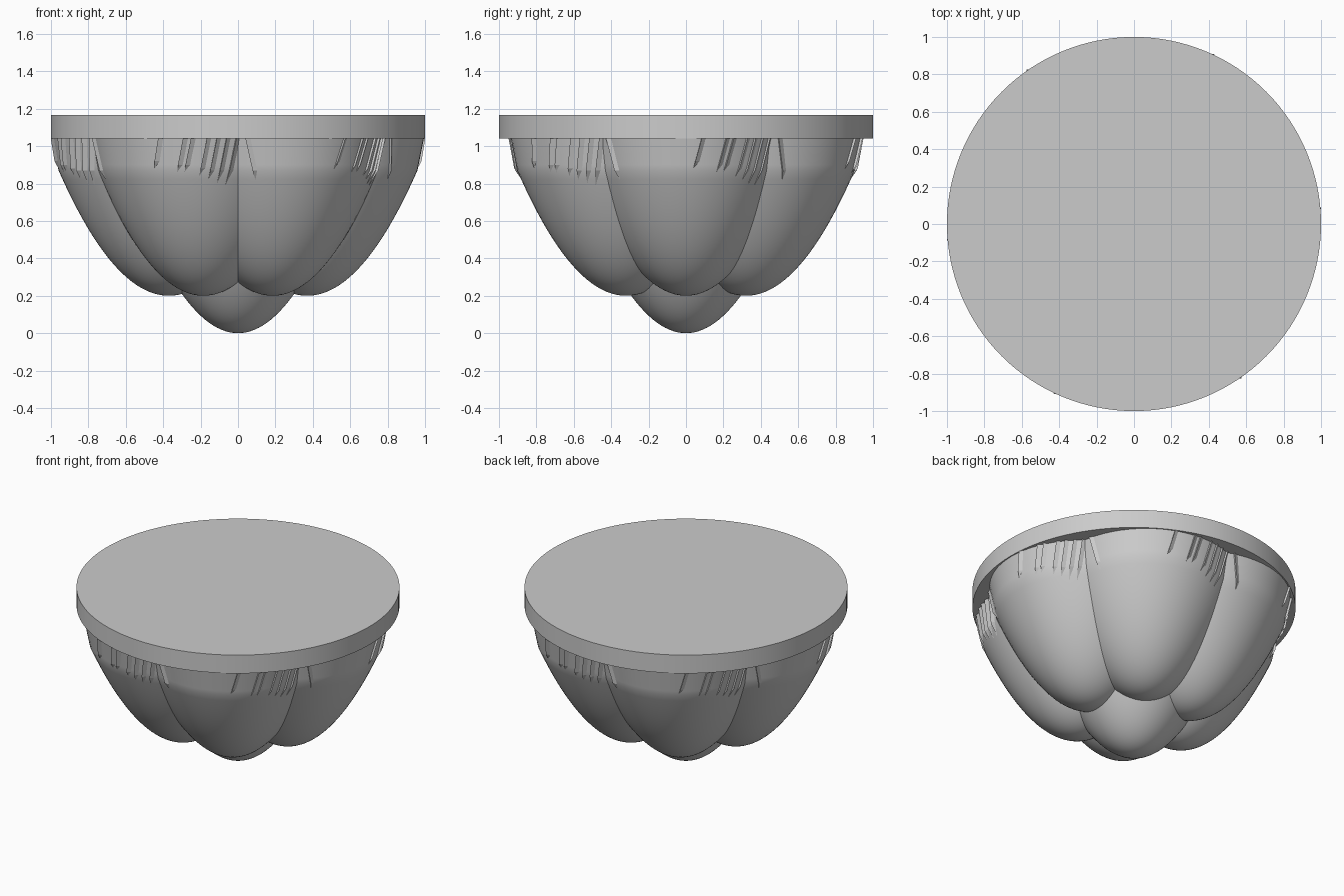
import bpy, bmesh, math

cube = bpy.data.objects.get("Cube")
if cube:
    bpy.data.objects.remove(cube, do_unlink=True)

grey = bpy.data.materials.new("plain grey")
grey.use_nodes = True
colour = (0.6, 0.6, 0.6, 1)
grey.diffuse_color = colour
grey.node_tree.nodes["Principled BSDF"].inputs["Base Color"].default_value = colour

DISC_BASE, DISC_TOP = 1.04, 1.165
LOBE_BASE, KINK = 0.2, 0.87
LOBE_OFFSET, SQUASH = 0.37, 0.95


def lobe_radius(z):
    """Paraboloid below the kink, almost upright wall above it."""
    if z > KINK:
        return lobe_radius(KINK) + 0.2 * (z - KINK)
    return 0.72 * math.sqrt(max(z - LOBE_BASE, 0))


def lobe_point(degrees, z, lift=0):
    a, r = math.radians(degrees), lobe_radius(z) + lift
    return (LOBE_OFFSET + r * math.cos(a), SQUASH * r * math.sin(a), z)


def add_object(name, bm, smooth=True, turn=0):
    bmesh.ops.recalc_face_normals(bm, faces=bm.faces)
    mesh = bpy.data.meshes.new(name)
    bm.to_mesh(mesh)
    bm.free()
    mesh.materials.append(grey)
    ob = bpy.data.objects.new(name, mesh)
    bpy.context.collection.objects.link(ob)
    ob.rotation_euler.z = math.radians(turn)
    if smooth:
        bpy.ops.object.select_all(action="DESELECT")
        ob.select_set(True)
        bpy.context.view_layer.objects.active = ob
        bpy.ops.object.shade_smooth_by_angle(angle=math.radians(35))
    return ob


def bowl(levels, point, steps=72):
    """Closed round body made of stacked rings over a bottom tip."""
    bm = bmesh.new()
    tip = bm.verts.new(point(0, levels[0]))
    last = None
    for z in levels[1:]:
        ring = [bm.verts.new(point(360 * i / steps, z)) for i in range(steps)]
        for i in range(steps):
            j = (i + 1) % steps
            if last:
                bm.faces.new((last[i], last[j], ring[j], ring[i]))
            else:
                bm.faces.new((tip, ring[j], ring[i]))
        last = ring
    bm.faces.new(last)
    return bm


def sliver(bm, degrees, tip_z, lean):
    """Thin pointed ridge on the lobe wall, raised along its left edge."""
    mid_z = max(KINK, tip_z + 0.04)
    tip = bm.verts.new(lobe_point(degrees, tip_z))
    rows = []
    for z in (mid_z, DISC_BASE):
        left = degrees + lean * (z - tip_z) / (DISC_BASE - tip_z)
        rows.append([bm.verts.new(lobe_point(left + da, z, lift))
                     for da, lift in ((0, -0.005), (0, 0.014), (2.6, -0.002))])
    low, high = rows
    for i in range(3):
        j = (i + 1) % 3
        bm.faces.new((tip, low[i], low[j]))
        bm.faces.new((low[i], high[i], high[j], low[j]))
    bm.faces.new(high)


# Round top slab
bm = bmesh.new()
bmesh.ops.create_cone(bm, cap_ends=True, segments=128, radius1=1, radius2=1,
                      depth=DISC_TOP - DISC_BASE)
bmesh.ops.translate(bm, verts=bm.verts, vec=(0, 0, (DISC_BASE + DISC_TOP) / 2))
add_object("top_disc", bm)

# Central bud hanging below the lobes
bud_levels = [0.45 * (i / 20) ** 2 for i in range(21)]


def bud_point(degrees, z):
    a, r = math.radians(degrees), 0.655 * math.sqrt(z)
    return (r * math.cos(a), r * math.sin(a), z)


add_object("centre_bud", bowl(bud_levels, bud_point))

# Six lobes around the bud, each with slivers beside its seams
lobe_levels = [LOBE_BASE + (KINK - LOBE_BASE) * (i / 28) ** 2 for i in range(29)]
lobe_levels += [0.9, 0.96, DISC_BASE + 0.01]
slivers = ((4, 0.88), (17, 0.86), (21, 0.86), (29, 0.84),
           (34, 0.82), (39, 0.80), (44, 0.79))
for n in range(6):
    add_object(f"lobe_{n + 1}", bowl(lobe_levels, lobe_point), turn=60 * n)
    bm = bmesh.new()
    for degrees, tip_z in slivers:
        sliver(bm, degrees, tip_z, 4)
    sliver(bm, -41, 0.82, -4)
    add_object(f"lobe_slivers_{n + 1}", bm, smooth=False, turn=60 * n)
